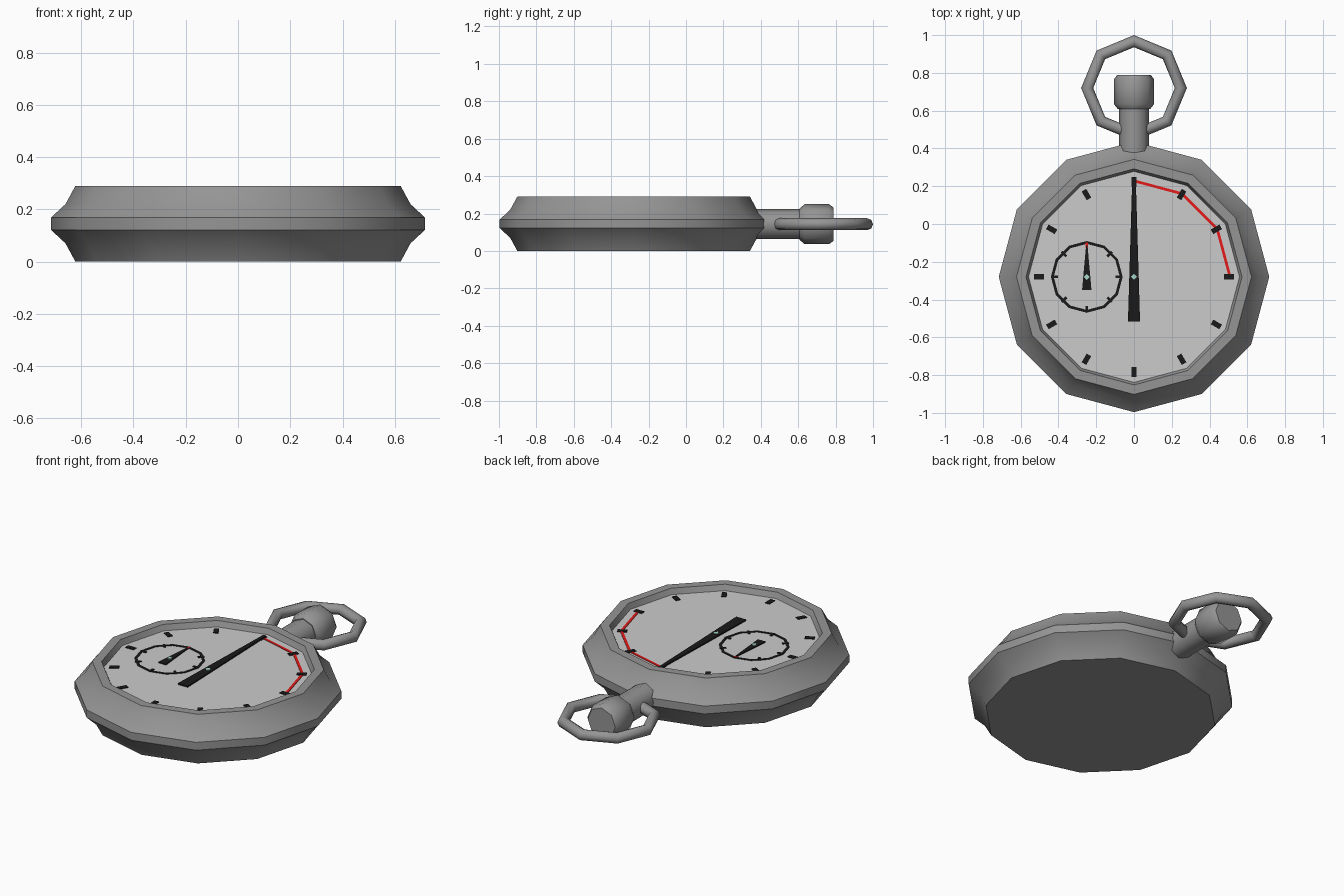
import bpy, bmesh, math
from math import sin, cos, pi, radians
from mathutils import Matrix, Vector

if "Cube" in bpy.data.objects:
    bpy.data.objects.remove(bpy.data.objects["Cube"])

CY = -0.28      # centre of the case in y
DIAL_Z = 0.258  # height of the dial surface
MID_Z = 0.143   # height of crown and ring axis


def material(name, rgb):
    m = bpy.data.materials.new(name)
    m.diffuse_color = (*rgb, 1)
    m.use_nodes = True
    m.node_tree.nodes["Principled BSDF"].inputs["Base Color"].default_value = m.diffuse_color
    return m


STEEL = material("steel_grey", (0.3, 0.3, 0.3))
PALE = material("dial_grey", (0.8, 0.8, 0.8))
BLACK = material("black", (0.01, 0.01, 0.01))
RED = material("red", (0.8, 0.01, 0.01))
TEAL = material("pale_teal", (0.4, 0.7, 0.6))


def finish(name, bm, mat, smooth=None):
    bmesh.ops.recalc_face_normals(bm, faces=bm.faces)
    me = bpy.data.meshes.new(name)
    bm.to_mesh(me)
    bm.free()
    me.materials.append(mat)
    ob = bpy.data.objects.new(name, me)
    bpy.context.collection.objects.link(ob)
    if smooth:
        bpy.ops.object.select_all(action='DESELECT')
        ob.select_set(True)
        bpy.context.view_layer.objects.active = ob
        bpy.ops.object.shade_smooth_by_angle(angle=radians(smooth))
    return ob


def lathe(name, profile, sides, mat, matrix, smooth=None, caps=True, closed=False):
    """Revolve (radius, height) points around z, then place with matrix."""
    bm = bmesh.new()
    rings = [[bm.verts.new((r * cos(2 * pi * i / sides), r * sin(2 * pi * i / sides), z))
              for i in range(sides)] for r, z in profile]
    pairs = list(zip(rings, rings[1:]))
    if closed:
        pairs.append((rings[-1], rings[0]))
    for a, b in pairs:
        for i in range(sides):
            j = (i + 1) % sides
            bm.faces.new((a[i], a[j], b[j], b[i]))
    if caps and not closed:
        bm.faces.new(rings[0])
        bm.faces.new(rings[-1])
    bm.transform(matrix)
    return finish(name, bm, mat, smooth)


def prisms(name, outlines, height, mat):
    """Thin raised markings on the dial from 2D outlines."""
    bm = bmesh.new()
    for pts in outlines:
        lo = [bm.verts.new((x, y, DIAL_Z - 0.002)) for x, y in pts]
        hi = [bm.verts.new((x, y, DIAL_Z + height)) for x, y in pts]
        bm.faces.new(lo)
        bm.faces.new(hi)
        for i in range(len(pts)):
            j = (i + 1) % len(pts)
            bm.faces.new((lo[i], lo[j], hi[j], hi[i]))
    return finish(name, bm, mat)


def tick(cx, r0, r1, w, ang):
    d = Vector((cos(ang), sin(ang)))
    n = Vector((-d.y, d.x)) * w / 2
    c = Vector((cx, CY))
    return [tuple(c + d * r + n * s) for r, s in ((r0, -1), (r1, -1), (r1, 1), (r0, 1))]


def arc(cx, r0, r1, a0, a1):
    """Angular band segment between two dial directions."""
    return [(cx + r * cos(a), CY + r * sin(a)) for r, a in ((r0, a0), (r1, a0), (r1, a1), (r0, a1))]


def hand(cx, tip, tip_w, tail, tail_w):
    return [(cx - tail_w / 2, tail), (cx + tail_w / 2, tail), (cx + tip_w / 2, tip), (cx - tip_w / 2, tip)]


# Case: twelve-sided body with recessed top
at_case = Matrix.Translation((0, CY, 0))
lathe("case", [(0.622, 0), (0.66, 0.07), (0.716, 0.122), (0.716, 0.168), (0.66, 0.22),
               (0.622, 0.29), (0.572, 0.29), (0.555, 0.25)], 12, STEEL, at_case, smooth=40)

# Dial plate
lathe("dial", [(0.557, DIAL_Z - 0.004), (0.559, DIAL_Z)], 12, PALE, at_case)

# Hour ticks and red quarter arc
prisms("dial_ticks", [tick(0, 0.477, 0.53, 0.028, k * pi / 6) for k in range(12)], 0.004, BLACK)
prisms("red_arc", [arc(0, 0.501, 0.516, k * pi / 6, (k + 1) * pi / 6) for k in range(3)], 0.003, RED)

# Small dial: ring, ticks and red top mark
SX = -0.25
prisms("small_dial_ring", [arc(SX, 0.175, 0.19, k * pi / 6, (k + 1) * pi / 6) for k in range(12)], 0.003, BLACK)
prisms("small_dial_ticks", [tick(SX, 0.153, 0.188, 0.014, k * pi / 4) for k in range(8) if k != 2], 0.004, BLACK)
prisms("small_dial_red_mark", [tick(SX, 0.153, 0.182, 0.012, pi / 2)], 0.004, RED)

# Hands and their pivots
prisms("main_hand", [hand(0, 0.25, 0.018, -0.515, 0.064)], 0.008, BLACK)
prisms("small_hand", [hand(SX, -0.115, 0.008, -0.35, 0.05)], 0.006, BLACK)
for name, x in (("main_pivot", 0), ("small_pivot", SX)):
    prisms(name, [[(x + 0.016 * cos(k * pi / 2), CY + 0.016 * sin(k * pi / 2)) for k in range(4)]], 0.011, TEAL)

# Stem and crown along y
along_y = Matrix.Translation((0, 0, MID_Z)) @ Matrix.Rotation(-pi / 2, 4, 'X')
lathe("stem", [(0.08, 0.36), (0.08, 0.62)], 8, STEEL, along_y, smooth=50)
lathe("crown", [(0.085, 0.608), (0.107, 0.635), (0.107, 0.765), (0.09, 0.788)], 8, STEEL, along_y, smooth=50)

# Hanging ring: eight-sided torus
tube = [(0.248 + 0.032 * cos(k * pi / 4), 0.032 * sin(k * pi / 4)) for k in range(8)]
lathe("hanging_ring", tube, 8, STEEL, Matrix.Translation((0, 0.72, MID_Z)), smooth=50, closed=True)
